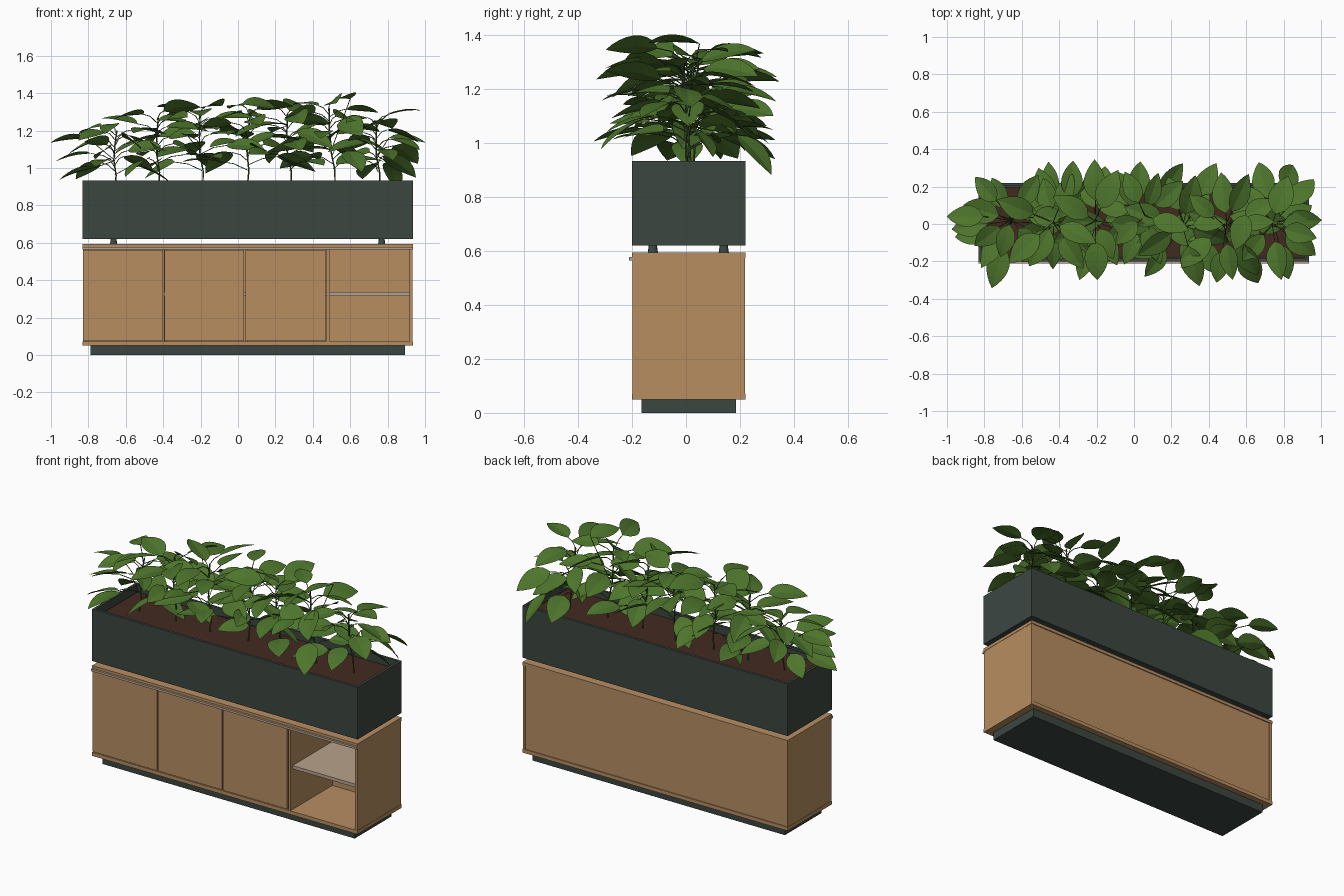
import bpy, bmesh, math, random
from mathutils import Vector

if "Cube" in bpy.data.objects:
    bpy.data.objects.remove(bpy.data.objects["Cube"], do_unlink=True)
random.seed(11)


def material(name, r, g, b):
    m = bpy.data.materials.new(name)
    m.use_nodes = True
    m.diffuse_color = (r, g, b, 1)
    m.node_tree.nodes["Principled BSDF"].inputs["Base Color"].default_value = (r, g, b, 1)
    return m


wood = material("oak", 0.475, 0.270, 0.120)
shelf_tone = material("pale shelf", 0.48, 0.36, 0.26)
dark = material("dark green grey", 0.045, 0.062, 0.053)
earth = material("soil brown", 0.056, 0.023, 0.014)
green = material("leaf green", 0.075, 0.178, 0.025)
stem_green = material("stem green", 0.058, 0.110, 0.026)


def add_mesh(name, bm, mat):
    mesh = bpy.data.meshes.new(name)
    bm.to_mesh(mesh)
    bm.free()
    mesh.materials.append(mat)
    ob = bpy.data.objects.new(name, mesh)
    bpy.context.collection.objects.link(ob)
    return ob


def box_bm(x, y, z):
    bm = bmesh.new()
    bmesh.ops.create_cube(bm, size=1)
    for v in bm.verts:
        v.co = [r[0] if c < 0 else r[1] for c, r in zip(v.co, (x, y, z))]
    return bm


def box(name, x, y, z, mat):
    return add_mesh(name, box_bm(x, y, z), mat)


# Overall limits of the cabinet
L, R, F, B = -0.831, 0.936, -0.20, 0.22
T = 0.018
LOW, HIGH = 0.072, 0.575
DOOR_BACK = F + 0.018

# Cabinet carcass, sides set back a hair from the boards
box("plinth", (-0.788, 0.893), (-0.165, 0.185), (0, 0.05), dark)
box("bottom_board", (L, R), (F, B), (0.05, LOW), wood)
box("top_board", (L, R), (F, B), (HIGH, 0.594), wood)
box("right_side_panel", (L + 0.002, L + T), (DOOR_BACK, B - 0.002), (LOW, HIGH), wood)
box("left_side_panel", (R - T, R - 0.002), (F + 0.002, B - 0.002), (LOW, HIGH), wood)
box("back_panel", (L + T, R - T), (B - 0.02, B - 0.006), (LOW, HIGH), wood)
box("front_rail", (L, R), (F - 0.012, F + 0.008), (0.565, HIGH + 0.003), shelf_tone)

# Four bays: dividers, shelves and three overlay doors
bay = 0.434
for i in range(4):
    x0 = L + i * bay
    x1 = x0 + bay
    if i < 3:
        front = F + 0.003 if i == 2 else DOOR_BACK + 0.004
        box(f"divider_{i + 1}", (x1 + 0.002, x1 + 0.017), (front, B - 0.02), (LOW, HIGH), wood)
        box(f"door_{i + 1}", (x0 + 0.003, x1 - 0.004), (F + 0.001, DOOR_BACK),
            (LOW + 0.004, 0.562), wood)
    box(f"shelf_{i + 1}", (x0 + 0.017, x1 + 0.002 if i < 3 else R - T), (F + 0.022, B - 0.02),
        (0.316, 0.336), shelf_tone)

# Planter trough, feet and soil
bm = box_bm((L, R), (F, B), (0.621, 0.934))
top = max(bm.faces, key=lambda f: f.calc_center_median().z)
bmesh.ops.inset_individual(bm, faces=[top], thickness=0.022)
floor = bmesh.ops.extrude_discrete_faces(bm, faces=[top])["faces"][0]
bmesh.ops.translate(bm, verts=floor.verts, vec=(0, 0, -0.2))
add_mesh("planter_trough", bm, dark)
box("soil", (L + 0.022, R - 0.022), (F + 0.022, B - 0.022), (0.74, 0.89), earth)
for x in (-0.665, 0.768):
    for y in (-0.123, 0.14):
        bpy.ops.mesh.primitive_cone_add(vertices=16, radius1=0.019, radius2=0.015, depth=0.03,
                                        location=(x, y, 0.608))
        foot = bpy.context.object
        foot.name = "planter_foot"
        foot.data.materials.append(dark)
        bpy.ops.object.shade_smooth_by_angle()


def add_leaf(bm, base, heading, pitch, roll, length, width):
    """Pointed oval blade, folded along the midrib, rolled sideways and curling at the tip."""
    out = Vector((math.cos(heading), math.sin(heading), 0))
    level = Vector((-out.y, out.x, 0))
    steps = 8
    rows = []
    p = base.copy()
    for i in range(steps + 1):
        t = i / steps
        a = pitch - 0.4 * (t - 0.5)
        w = width / 2 * math.sin(math.pi * t ** 0.8) ** 0.85 if 0 < i < steps else 0.001
        rise = Vector((0, 0, 1)) * math.cos(a) - out * math.sin(a)
        side = level * math.cos(roll) + rise * math.sin(roll)
        up = rise * math.cos(roll) - level * math.sin(roll)
        rows.append([bm.verts.new(p + side * w * s + up * 0.15 * w * abs(s)) for s in (-1, 0, 1)])
        p = p + (out * math.cos(a) + Vector((0, 0, math.sin(a)))) * length / steps
    for r, q in zip(rows, rows[1:]):
        for k in (0, 1):
            bm.faces.new((r[k], q[k], q[k + 1], r[k + 1]))


def add_path(curve, points, radius):
    s = curve.splines.new("POLY")
    s.points.add(len(points) - 1)
    for sp, p in zip(s.points, points):
        sp.co = (*p, 1)
        sp.radius = radius


# Long outermost and drooping leaves: plant, base, heading, pitch
accents = [
    (0, (-0.804, 0.04, 1.16), math.pi, -0.15),
    (0, (-0.77, -0.04, 1.0), 3.3, -0.35),
    (6, (0.806, 0.02, 1.16), 0, -0.15),
    (6, (0.80, 0.19, 1.03), 1.2, -0.85),
    (5, (0.60, 0.05, 1.37), 4.4, -0.02),
    (2, (-0.34, 0.14, 1.26), 1.5, -0.1),
    (3, (0.02, 0.14, 1.2), 1.5, -0.25),
]

# Seven leafy plants along the trough, each with its own height
heights = (1.20, 1.27, 1.29, 1.30, 1.29, 1.32, 1.25)
LEAVES = 16
for n, height in enumerate(heights):
    root = Vector((-0.66 + 0.236 * n, random.uniform(-0.03, 0.04), 0.88))
    tip = Vector((root.x + random.uniform(-0.04, 0.04), root.y + random.uniform(-0.04, 0.04), height))
    curve = bpy.data.curves.new("stems", "CURVE")
    curve.dimensions = "3D"
    curve.bevel_depth = 0.004
    curve.bevel_resolution = 1
    add_path(curve, [root.lerp(tip, k / 4) + Vector((0.008 * math.sin(k * 2), 0, 0)) for k in range(5)], 1)
    bm = bmesh.new()
    for i in range(LEAVES):
        t = i / (LEAVES - 1)
        node = root.lerp(tip, 0.26 + 0.71 * t ** 0.9)
        heading = n * 1.3 + i * 2.4 + random.uniform(-0.4, 0.4)
        length = random.uniform(0.17, 0.23)
        reach = random.uniform(0.05, 0.18) * (1 - 0.35 * t)
        pitch = -0.32 + 0.25 * t + random.uniform(-0.3, 0.3)
        out = Vector((math.cos(heading), math.sin(heading), 0))
        # Keep the foliage inside the overall footprint
        for axis, limit in ((0, 0.97), (1, 0.335)):
            over = abs(node[axis] + out[axis] * (reach + length * 0.95)) - limit
            if over > 0:
                reach = max(0.01, reach - over / abs(out[axis]))
        base = node + out * reach + Vector((0, 0, 0.045))
        add_path(curve, [node, node.lerp(base, 0.5) + Vector((0, 0, 0.012)), base], 0.55)
        add_leaf(bm, base, heading, pitch, random.uniform(-0.6, 0.6), length,
                 length * random.uniform(0.52, 0.62))
    for plant, spot, heading, pitch in accents:
        if plant == n:
            base = Vector(spot)
            add_path(curve, [root.lerp(tip, 0.5), base], 0.55)
            add_leaf(bm, base, heading, pitch, 0.25, 0.2, 0.12)
    add_mesh(f"plant_{n + 1}_leaves", bm, green)
    stems = bpy.data.objects.new(f"plant_{n + 1}_stems", curve)
    curve.materials.append(stem_green)
    bpy.context.collection.objects.link(stems)
    bpy.ops.object.select_all(action="DESELECT")
    stems.select_set(True)
    bpy.context.view_layer.objects.active = stems
    bpy.ops.object.convert(target="MESH")
    bpy.ops.object.shade_smooth_by_angle()
